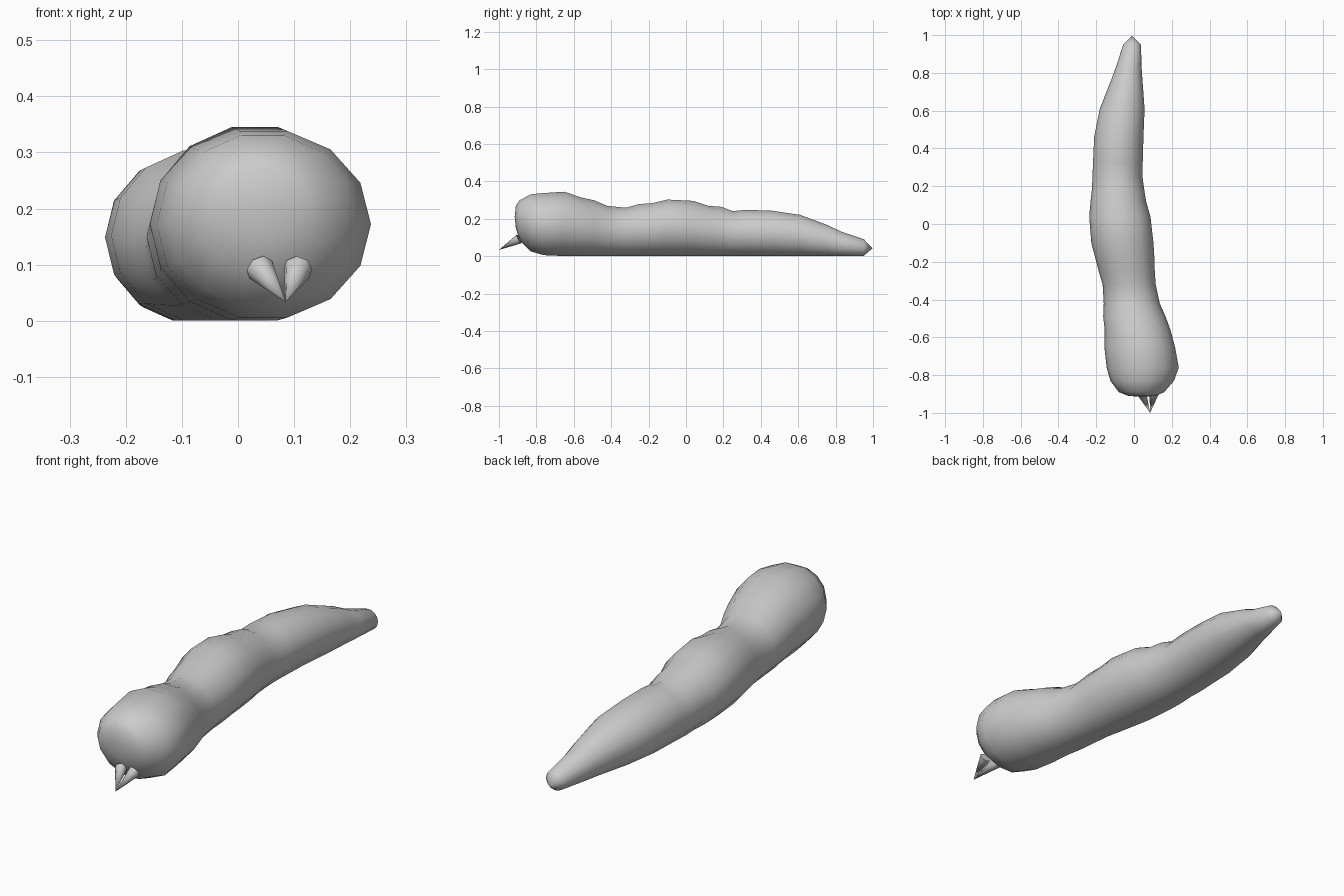
import bpy, bmesh, math
from mathutils import Vector

if "Cube" in bpy.data.objects:
    bpy.data.objects.remove(bpy.data.objects["Cube"])

SIDES = 14


def finish(name, bm):
    bmesh.ops.recalc_face_normals(bm, faces=bm.faces[:])
    me = bpy.data.meshes.new(name)
    bm.to_mesh(me)
    bm.free()
    ob = bpy.data.objects.new(name, me)
    bpy.context.collection.objects.link(ob)
    return ob


# Body cross-sections: y, left x, right x, bottom z, top z
sections = [
    (-0.91, -0.03, 0.115, 0.15, 0.27),
    (-0.89, -0.08, 0.16, 0.085, 0.30),
    (-0.83, -0.125, 0.212, 0.025, 0.332),
    (-0.76, -0.145, 0.237, 0.005, 0.339),
    (-0.65, -0.157, 0.217, 0, 0.346),
    (-0.56, -0.155, 0.193, 0, 0.315),
    (-0.49, -0.163, 0.167, 0, 0.30),
    (-0.42, -0.16, 0.136, 0, 0.27),
    (-0.32, -0.166, 0.115, 0, 0.26),
    (-0.25, -0.187, 0.11, 0, 0.28),
    (-0.18, -0.205, 0.108, 0, 0.285),
    (-0.10, -0.226, 0.103, 0, 0.304),
    (0.04, -0.237, 0.087, 0, 0.297),
    (0.12, -0.23, 0.064, 0, 0.27),
    (0.19, -0.222, 0.053, 0, 0.265),
    (0.25, -0.22, 0.045, 0, 0.242),
    (0.32, -0.217, 0.046, 0, 0.249),
    (0.46, -0.211, 0.05, 0, 0.244),
    (0.61, -0.181, 0.056, 0, 0.222),
    (0.76, -0.122, 0.045, 0, 0.166),
    (0.83, -0.096, 0.04, 0, 0.132),
    (0.95, -0.057, 0.037, 0.002, 0.092),
]

# Body: loft of elliptical rings with pointed caps
bm = bmesh.new()
rings = []
for y, xl, xr, zb, zt in sections:
    cx, cz = (xl + xr) / 2, (zb + zt) / 2
    ring = []
    for i in range(SIDES):
        a = 2 * math.pi * i / SIDES
        ring.append(bm.verts.new((cx + (xr - xl) / 2 * math.cos(a), y,
                                  cz + (zt - zb) / 2 * 1.02 * math.sin(a))))
    rings.append(ring)
for r, s in zip(rings, rings[1:]):
    for i in range(SIDES):
        j = (i + 1) % SIDES
        bm.faces.new((r[i], r[j], s[j], s[i]))
for ring, tip in ((rings[0], (0.045, -0.916, 0.21)), (rings[-1], (-0.01, 0.997, 0.042))):
    v = bm.verts.new(tip)
    for i in range(SIDES):
        bm.faces.new((ring[i], ring[(i + 1) % SIDES], v))
for v in bm.verts:
    v.co.z = max(v.co.z, 0.0)
for f in bm.faces:
    f.smooth = True
finish("grub_body", bm)


# Fangs: two narrow cones meeting at their tips
def fang(name, base, tip):
    base, tip = Vector(base), Vector(tip)
    axis = tip - base
    bm = bmesh.new()
    bmesh.ops.create_cone(bm, cap_ends=True, segments=8, radius1=0.026,
                          radius2=0, depth=axis.length)
    rot = axis.to_track_quat('Z', 'Y')
    for v in bm.verts:
        v.co = rot @ v.co + (base + tip) / 2
    for f in bm.faces:
        f.smooth = len(f.verts) < 8
    for e in bm.edges:
        e.smooth = all(len(f.verts) < 8 for f in e.link_faces)
    finish(name, bm)


for side, x in (("left", 0.040), ("right", 0.107)):
    fang("fang_" + side, (x, -0.893, 0.092), (0.085, -1.0, 0.034))
